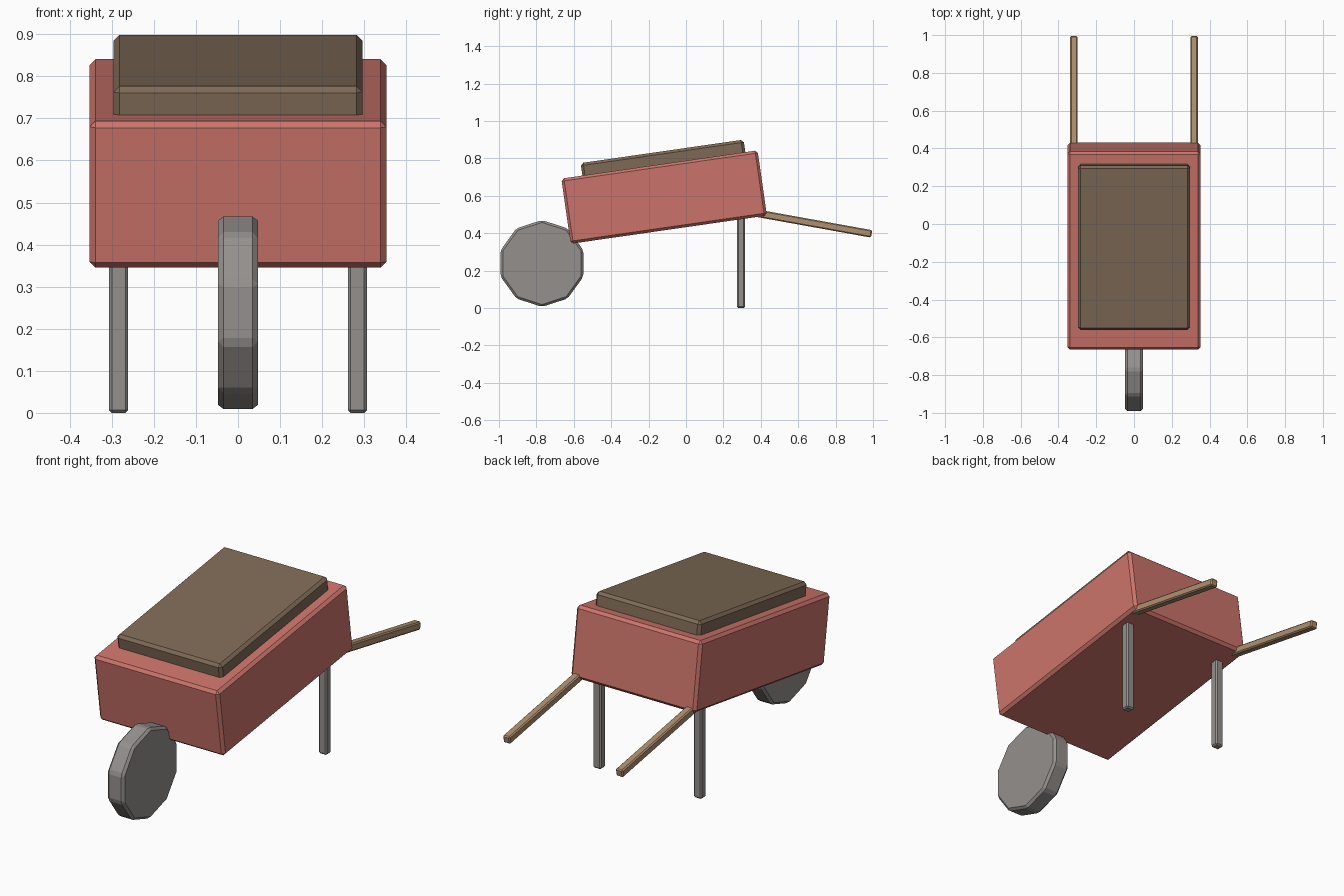
import bpy
from math import radians, pi

cube = bpy.data.objects.get("Cube")
if cube:
    bpy.data.objects.remove(cube, do_unlink=True)


def make_material(name, rgb):
    mat = bpy.data.materials.new(name)
    mat.use_nodes = True
    mat.diffuse_color = (*rgb, 1)
    mat.node_tree.nodes["Principled BSDF"].inputs["Base Color"].default_value = (*rgb, 1)
    return mat


red = make_material("red paint", (0.60, 0.175, 0.145))
brown = make_material("brown soil", (0.21, 0.144, 0.092))
wood = make_material("light wood", (0.43, 0.28, 0.16))
grey = make_material("grey metal", (0.30, 0.28, 0.265))


def finish(obj, name, mat, bevel):
    obj.name = name
    obj.data.materials.append(mat)
    bpy.ops.object.transform_apply(location=False, rotation=False, scale=True)
    mod = obj.modifiers.new("chamfer", "BEVEL")
    mod.width = bevel
    mod.segments = 1
    mod.limit_method = "NONE"
    return obj


def box(name, size, center, mat, bevel, tilt=0):
    bpy.ops.mesh.primitive_cube_add(size=1, location=center, rotation=(radians(tilt), 0, 0))
    obj = bpy.context.object
    obj.scale = size
    return finish(obj, name, mat, bevel)


# Tilted tray and the load sunk into its top
box("tray", (0.706, 1.06, 0.352), (0, -0.117, 0.593), red, 0.014, 8.2)
box("soil_load", (0.592, 0.88, 0.14), (0, -0.118, 0.768), brown, 0.014, 8.2)

# Ten-sided front wheel with its axle along x
bpy.ops.mesh.primitive_cylinder_add(vertices=10, radius=0.232, depth=0.094,
                                    location=(0, -0.77, 0.238))
wheel = bpy.context.object
wheel.rotation_euler = (0, pi / 2, 0)
bpy.ops.object.transform_apply(location=False, rotation=True, scale=False)
wheel.rotation_euler = (pi / 2, 0, 0)
finish(wheel, "wheel", grey, 0.012)

# Mirrored legs and handles
for side, x in (("left", 1), ("right", -1)):
    box(side + "_leg", (0.046, 0.042, 0.52), (x * 0.284, 0.294, 0.26), grey, 0.007)
    box(side + "_handle", (0.04, 0.72, 0.04), (x * 0.318, 0.638, 0.46), wood, 0.006, -10.2)
